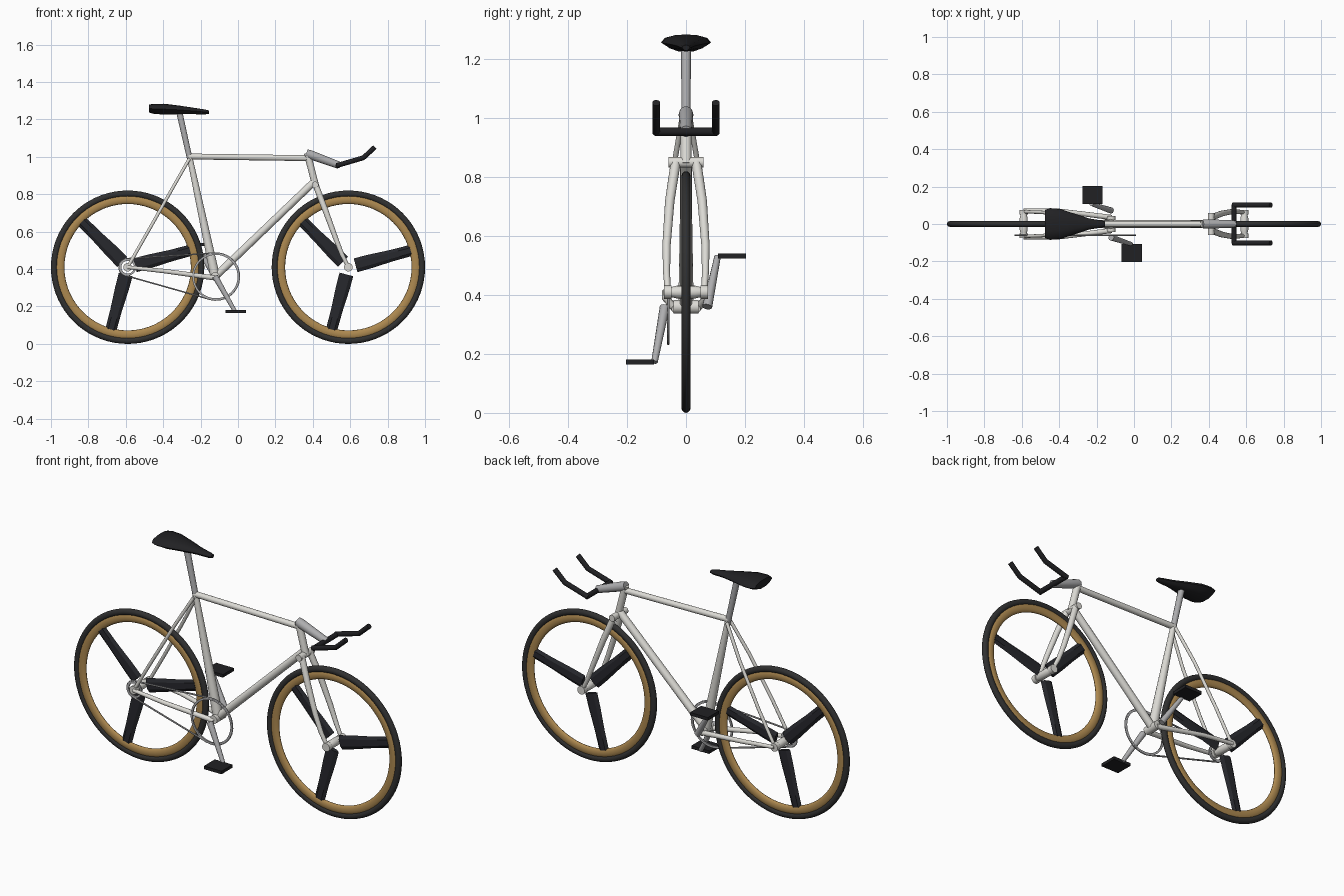
import bpy, bmesh, math
from mathutils import Vector

if "Cube" in bpy.data.objects:
    bpy.data.objects.remove(bpy.data.objects["Cube"])


def material(name, r, g, b):
    m = bpy.data.materials.new(name)
    m.diffuse_color = (r, g, b, 1)
    m.use_nodes = True
    m.node_tree.nodes["Principled BSDF"].inputs["Base Color"].default_value = m.diffuse_color
    return m


FRAME = material("frame_paint", 0.72, 0.71, 0.67)
METAL = material("metal", 0.42, 0.42, 0.43)
BLACK = material("black", 0.015, 0.015, 0.017)
CARBON = material("carbon", 0.02, 0.021, 0.026)
TYRE = material("tyre_rubber", 0.03, 0.03, 0.03)
GOLD = material("rim_gold", 0.42, 0.25, 0.08)


def finish(obj, name, mat, angle=40):
    obj.name = name
    obj.data.materials.append(mat)
    bpy.ops.object.select_all(action='DESELECT')
    obj.select_set(True)
    bpy.context.view_layer.objects.active = obj
    bpy.ops.object.shade_smooth_by_angle(angle=math.radians(angle))
    return obj


def loft(name, rings, mat, closed=False, angle=40):
    """Skin a list of equal-sized cross-sections."""
    bm = bmesh.new()
    vr = [[bm.verts.new(p) for p in ring] for ring in rings]
    n = len(vr[0])
    pairs = list(zip(vr, vr[1:])) + ([(vr[-1], vr[0])] if closed else [])
    for a, b in pairs:
        for i in range(n):
            j = (i + 1) % n
            bm.faces.new((a[i], a[j], b[j], b[i]))
    if not closed:
        bm.faces.new(vr[0][::-1])
        bm.faces.new(vr[-1])
    bmesh.ops.recalc_face_normals(bm, faces=bm.faces)
    me = bpy.data.meshes.new(name)
    bm.to_mesh(me)
    bm.free()
    obj = bpy.data.objects.new(name, me)
    bpy.context.collection.objects.link(obj)
    return finish(obj, name, mat, angle)


def tube(name, pts, radii, mat, sides=14, closed=False):
    """Round tube along a path, with one radius per point."""
    pts = [Vector(p) for p in pts]
    n = len(pts)
    if not isinstance(radii, (list, tuple)):
        radii = [radii] * n
    ref = Vector((0, 1, 0))
    if abs((pts[1] - pts[0]).normalized().y) > 0.9:
        ref = Vector((0, 0, 1))
    rings = []
    for i, p in enumerate(pts):
        a = pts[(i - 1) % n] if closed or i else p
        b = pts[(i + 1) % n] if closed or i < n - 1 else p
        t = (b - a).normalized()
        u = (ref - t * ref.dot(t)).normalized()
        v = t.cross(u)
        rings.append([p + (u * math.cos(k) + v * math.sin(k)) * radii[i]
                      for k in (2 * math.pi * s / sides for s in range(sides))])
    return loft(name, rings, mat, closed)


def torus(name, x, z, major, minor, y_scale, mat):
    bpy.ops.mesh.primitive_torus_add(major_segments=72, minor_segments=14, major_radius=major,
                                     minor_radius=minor, location=(x, 0, z),
                                     rotation=(math.pi / 2, 0, 0))
    obj = bpy.context.object
    obj.scale.z = y_scale
    finish(obj, name, mat)


def box(name, loc, size, mat):
    bpy.ops.mesh.primitive_cube_add(size=1, location=loc)
    obj = bpy.context.object
    obj.scale = size
    finish(obj, name, mat, 20)


AXLE_Z = 0.41
REAR, FRONT = -0.59, 0.59
BB = Vector((-0.122, 0, 0.36))

# Wheels: tyre, rim, three flat blades and hub
for side, x in (("rear", REAR), ("front", FRONT)):
    torus(side + "_tyre", x, AXLE_Z, 0.393, 0.017, 0.9, TYRE)
    torus(side + "_rim", x, AXLE_Z, 0.362, 0.024, 0.55, GOLD)
    for k in range(3):
        a = math.radians(15 + 120 * k)
        d = Vector((math.cos(a), 0, math.sin(a)))
        w = Vector((-d.z, 0, d.x))
        c = Vector((x, 0, AXLE_Z))
        rings = []
        for r, half in ((0.04, 0.038), (0.12, 0.037), (0.24, 0.031), (0.345, 0.03)):
            rings.append([c + d * r + w * half * s + Vector((0, t, 0)) for s, t in
                          ((-1, 0), (-0.5, 0.011), (0.5, 0.011), (1, 0), (0.5, -0.011), (-0.5, -0.011))])
        loft(f"{side}_blade_{k + 1}", rings, CARBON, angle=20)
    tube(side + "_hub", [(x, y, AXLE_Z) for y in (-0.055, -0.03, 0.03, 0.055)],
         [0.016, 0.022, 0.022, 0.016], FRAME)
    for s in (-1, 1):
        tube(side + "_axle_nut", [(x, s * 0.05, AXLE_Z), (x, s * 0.075, AXLE_Z)], 0.023, FRAME)

# Main frame tubes
tube("seat_tube", [BB, (-0.26, 0, 1.005)], [0.026, 0.015], FRAME)
tube("top_tube", [(-0.265, 0, 1.002), (0.375, 0, 0.993)], 0.016, FRAME)
tube("down_tube", [BB, (0.405, 0, 0.865)], [0.021, 0.02], FRAME)
tube("head_tube", [(0.37, 0, 1.02), (0.415, 0, 0.845)], 0.019, FRAME)
tube("bottom_bracket", [BB + Vector((0, s * 0.042, 0)) for s in (-1, 1)], 0.023, FRAME)
tube("seat_post", [(-0.258, 0, 0.99), (-0.315, 0, 1.245)], [0.015, 0.017], METAL)
tube("fork_crown", [(0.412, -0.06, 0.85), (0.412, 0.06, 0.85)], 0.018, FRAME)

# Stays and fork blades, both sides
for s, side in ((-1, "right"), (1, "left")):
    tube(side + "_seat_stay", [(-0.26, s * 0.015, 0.99), (-0.36, s * 0.045, 0.815),
                               (-0.49, s * 0.062, 0.585), (REAR, s * 0.066, AXLE_Z)], 0.009, FRAME)
    tube(side + "_chain_stay", [(REAR, s * 0.072, AXLE_Z), (-0.4, s * 0.07, 0.39),
                                (-0.12, s * 0.035, 0.352)], [0.01, 0.012, 0.014], FRAME)
    tube(side + "_fork_blade", [(0.415, s * 0.035, 0.85), (0.465, s * 0.055, 0.72),
                                (0.52, s * 0.066, 0.57), (0.555, s * 0.066, 0.48),
                                (FRONT, s * 0.062, AXLE_Z)],
         [0.017, 0.016, 0.014, 0.012, 0.01], FRAME)

# Stem and handlebar with two raised arms
tube("stem", [(0.365, 0, 1.02), (0.385, 0, 1.012), (0.54, 0, 0.955)], [0.022, 0.025, 0.02], METAL)
tube("handlebar", [(0.535, -0.105, 0.954), (0.535, 0.105, 0.954)], 0.014, BLACK)
for s, side in ((-1, "right"), (1, "left")):
    tube(side + "_bar_arm", [(0.527, s * 0.101, 0.953), (0.67, s * 0.101, 0.995),
                             (0.732, s * 0.101, 1.052)], 0.0135, BLACK)

# Saddle: half width, top and bottom for each station along x
rings = []
for x, w, top, bot in ((-0.475, 0.075, 1.28, 1.237), (-0.45, 0.085, 1.283, 1.23),
                       (-0.395, 0.08, 1.284, 1.226), (-0.32, 0.056, 1.275, 1.228),
                       (-0.24, 0.03, 1.263, 1.228), (-0.175, 0.019, 1.253, 1.227),
                       (-0.155, 0.013, 1.248, 1.23)):
    h = top - bot
    rings.append([Vector((x, w * p, bot + h * q)) for p, q in
                  ((-1, 0.5), (-0.85, 0.8), (-0.45, 0.97), (0, 1), (0.45, 0.97), (0.85, 0.8),
                   (1, 0.5), (0.7, 0.2), (0.3, 0), (-0.3, 0), (-0.7, 0.2))])
loft("saddle", rings, BLACK)

# Chainring and rear cog: thin flat rings
RING_Y = -0.06
for name, cx, cz, r in (("chainring", BB.x + 0.004, BB.z, 0.122), ("rear_cog", REAR, AXLE_Z, 0.04)):
    rings = []
    for k in range(48):
        a = 2 * math.pi * k / 48
        rings.append([Vector((cx + math.cos(a) * q, RING_Y + y, cz + math.sin(a) * q)) for q, y in
                      ((r - 0.006, -0.004), (r + 0.005, -0.004), (r + 0.005, 0.004), (r - 0.006, 0.004))])
    loft(name, rings, METAL, closed=True)

# Chain: loop around cog and chainring
path = []
for cx, cz, r, a0, a1 in ((BB.x + 0.004, BB.z, 0.126, -105, 97), (REAR, AXLE_Z, 0.046, 97, 255)):
    for k in range(17):
        a = math.radians(a0 + (a1 - a0) * k / 16)
        path.append((cx + r * math.cos(a), RING_Y, cz + r * math.sin(a)))
tube("chain", path, 0.0045, METAL, sides=6, closed=True)

# Cranks and pedals, opposite each other
for s, side, end, pedal in ((-1, "right", (-0.015, 0.172), (-0.012, 0.173)),
                            (1, "left", (-0.228, 0.53), (-0.222, 0.532))):
    tube(side + "_crank", [(BB.x, s * 0.072, BB.z), (end[0], s * 0.107, end[1])],
         [0.017, 0.011], METAL, sides=10)
    box(side + "_pedal", (pedal[0], s * 0.156, pedal[1]), (0.108, 0.096, 0.017), BLACK)
